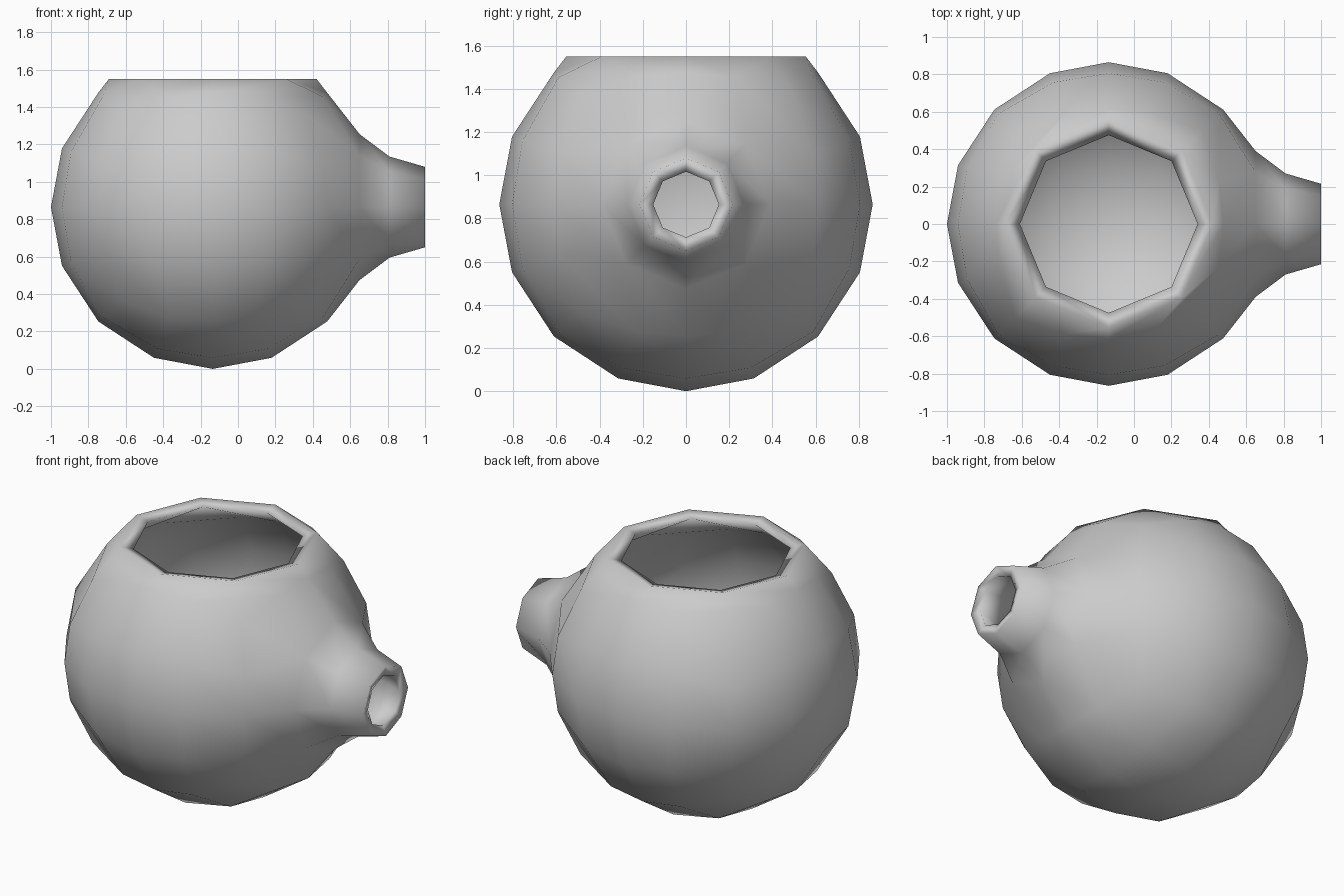
import bpy, bmesh, math
from mathutils import Vector

old = bpy.data.objects.get("Cube")
if old:
    bpy.data.objects.remove(old, do_unlink=True)

CENTRE = Vector((-0.135, 0, 0.865))


def place_ring(verts, axis, radius, height):
    """Snap eight verts onto a regular ring around the x or z axis."""
    for v in verts:
        a, b = (v.co.x, v.co.y) if axis == "z" else (v.co.y, v.co.z)
        t = round(math.atan2(b, a) / (math.pi / 4)) * math.pi / 4
        c, s = radius * math.cos(t), radius * math.sin(t)
        v.co = (c, s, height) if axis == "z" else (height, c, s)


def open_pole(bm, direction):
    """Remove the four faces round a pole and return the loop of edges."""
    pole = max(bm.verts, key=lambda v: v.co.dot(direction))
    loop = [e for f in pole.link_faces for e in f.edges if pole not in e.verts]
    bmesh.ops.delete(bm, geom=[pole], context="VERTS")
    return loop


def verts_of(edges):
    return list({v for e in edges for v in e.verts})


def add_shell(bm, radius, mouth, spout):
    """Add a quad sphere with a flat mouth and a flared spout; return rim loops."""
    part = bmesh.new()
    bmesh.ops.create_cube(part, size=2)
    bmesh.ops.subdivide_edges(part, edges=part.edges[:], cuts=3, use_grid_fill=True)
    for v in part.verts:
        for i in range(3):
            if 0.3 < abs(v.co[i]) < 0.7:
                v.co[i] = math.copysign(0.39, v.co[i])
        v.co = v.co.normalized() * radius
    top = open_pole(part, Vector((0, 0, 1)))
    place_ring(verts_of(top), "z", *mouth)
    side = open_pole(part, Vector((1, 0, 0)))
    place_ring(verts_of(side), "x", *spout[0])
    for ring in spout[1:]:
        new = bmesh.ops.extrude_edge_only(part, edges=side)["geom"]
        fresh = {g for g in new if isinstance(g, bmesh.types.BMVert)}
        side = [e for e in part.edges if all(v in fresh for v in e.verts)]
        place_ring(fresh, "x", *ring)
    # copy into the shared mesh, keeping track of the open rims
    new_vert = {v: bm.verts.new(v.co) for v in part.verts}
    for f in part.faces:
        bm.faces.new([new_vert[v] for v in f.verts])
    rims = [[bm.edges.get([new_vert[v] for v in e.verts]) for e in loop]
            for loop in (top, side)]
    part.free()
    return rims


# Outer and inner walls, joined at the mouth and the spout
bm = bmesh.new()
outer = add_shell(bm, 0.865, (0.555, 0.685),
                  [(0.39, 0.785), (0.27, 0.945), (0.215, 1.135)])
inner = add_shell(bm, 0.81, (0.475, 0.665),
                  [(0.345, 0.745), (0.22, 0.925), (0.152, 1.12)])
for rim_a, rim_b in zip(outer, inner):
    bmesh.ops.bridge_loops(bm, edges=rim_a + rim_b)
bmesh.ops.recalc_face_normals(bm, faces=bm.faces[:])
bmesh.ops.translate(bm, verts=bm.verts[:], vec=CENTRE)
for f in bm.faces:
    f.smooth = True

mesh = bpy.data.meshes.new("spouted_pot")
bm.to_mesh(mesh)
bm.free()
pot = bpy.data.objects.new("spouted_pot", mesh)
bpy.context.collection.objects.link(pot)

# Plain grey finish
grey = bpy.data.materials.new("plain_grey")
grey.use_nodes = True
colour = (0.6, 0.6, 0.6, 1)
grey.diffuse_color = colour
grey.node_tree.nodes["Principled BSDF"].inputs["Base Color"].default_value = colour
mesh.materials.append(grey)
